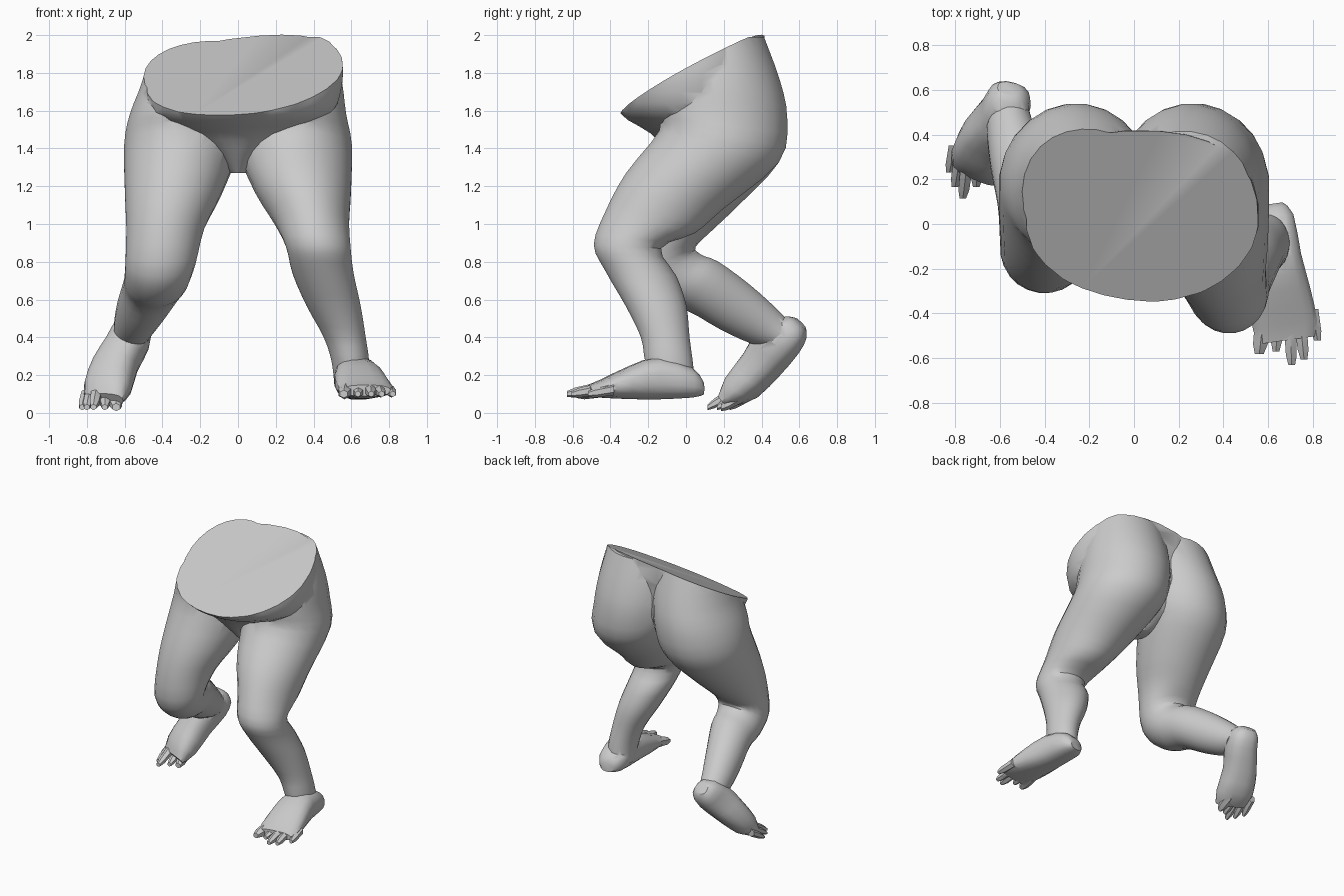
import bpy, bmesh, math
from mathutils import Vector, Matrix

if "Cube" in bpy.data.objects:
    bpy.data.objects.remove(bpy.data.objects["Cube"])

skin = bpy.data.materials.new("plain_grey")
skin.diffuse_color = (0.6, 0.6, 0.6, 1)
skin.use_nodes = True
skin.node_tree.nodes["Principled BSDF"].inputs["Base Color"].default_value = skin.diffuse_color


def spline(p, q, r, s, t):
    """Smooth in-between value for ring parameters."""
    return [0.5 * (2 * b + (c - a) * t + (2 * a - 5 * b + 4 * c - d) * t * t
                   + (3 * b - a - 3 * c + d) * t ** 3) for a, b, c, d in zip(p, q, r, s)]


def loft(name, rings, n=20, steps=3, power=2.0, back_power=None):
    """Skin over rings given as x, y, z, half width, half depth, tilt, yaw."""
    fine = []
    last = len(rings) - 1
    for i in range(last):
        quad = [rings[min(max(i + k, 0), last)] for k in (-1, 0, 1, 2)]
        fine += [spline(*quad, s / steps) for s in range(steps)]
    fine.append(rings[-1])
    bm = bmesh.new()
    loops = []
    for x, y, z, a, b, tilt, yaw in fine:
        turn = Matrix.Rotation(math.radians(yaw), 3, 'Z')
        t = math.radians(tilt)
        wide = turn @ Vector((1, 0, 0))
        deep = turn @ Vector((0, math.cos(t), math.sin(t)))
        loop = []
        for k in range(n):
            ang = 2 * math.pi * (k + 0.5) / n
            c, s = math.cos(ang), math.sin(ang)
            p = back_power if back_power and s > 0 else power
            u = math.copysign(abs(c) ** (2 / p), c)
            v = math.copysign(abs(s) ** (2 / p), s)
            loop.append(bm.verts.new(Vector((x, y, z)) + wide * a * u + deep * b * v))
        loops.append(loop)
    for lo, hi in zip(loops, loops[1:]):
        for k in range(n):
            j = (k + 1) % n
            bm.faces.new((lo[k], lo[j], hi[j], hi[k]))
    bm.faces.new(loops[0])
    bm.faces.new(loops[-1])
    bmesh.ops.recalc_face_normals(bm, faces=bm.faces)
    mesh = bpy.data.meshes.new(name)
    bm.to_mesh(mesh)
    bm.free()
    mesh.materials.append(skin)
    obj = bpy.data.objects.new(name, mesh)
    bpy.context.collection.objects.link(obj)
    return obj


def toe(name, base, tip, r):
    """Short tapering toe."""
    mid = [b + (t - b) * 0.7 for b, t in zip(base, tip)]
    return loft(name, [(*base, r, r, 90, 0), (*mid, r * 0.9, r * 0.85, 90, 0),
                       (*tip, r * 0.55, r * 0.5, 90, 0)], n=6, steps=1)


# pelvis core with overhanging belly
body = loft("lower_body", [
    (0, 0.08, 1.27, 0.04, 0.08, 0, 0), (0, 0.11, 1.37, 0.14, 0.20, 0, 0),
    (0, 0.09, 1.48, 0.31, 0.28, 0, 0), (0.02, 0.03, 1.59, 0.48, 0.385, 0, 0),
    (0.035, 0.02, 1.75, 0.52, 0.385, 0, 0), (0.04, 0.05, 1.9, 0.51, 0.37, 0, 0),
    (0.03, 0.06, 2.1, 0.48, 0.35, 0, 0)], n=28, power=2.0, back_power=2.4)


def hip(side, slim):
    """Buttock and upper thigh rings for one side."""
    return [(side * (0.22 - slim), 0.18, 1.99, 0.28 - slim, 0.235, 0, 0),
            (side * (0.237 - slim), 0.185, 1.76, 0.315 - slim, 0.315, 0, 0),
            (side * 0.255, 0.19, 1.58, 0.32, 0.35, -4, 0),
            (side * 0.295, 0.175, 1.41, 0.31, 0.33, -15, 0)]


parts = []
# planted leg
parts.append(loft("planted_leg", hip(1, 0) + [
    (0.345, -0.06, 1.175, 0.255, 0.277, -20, 0), (0.39, -0.19, 1.01, 0.2, 0.245, -14, 0),
    (0.425, -0.31, 0.88, 0.172, 0.18, -3, 0), (0.45, -0.24, 0.74, 0.163, 0.19, -4, 0),
    (0.505, -0.16, 0.57, 0.145, 0.163, 0, 0), (0.565, -0.11, 0.40, 0.112, 0.13, 0, 0),
    (0.595, -0.09, 0.27, 0.1, 0.127, 0, 0), (0.60, -0.06, 0.14, 0.09, 0.11, 0, 0)], n=24))
parts.append(loft("planted_foot", [
    (0.615, 0.09, 0.13, 0.05, 0.035, 90, 8), (0.615, 0.03, 0.16, 0.1, 0.08, 90, 8),
    (0.63, -0.15, 0.182, 0.12, 0.112, 90, 8), (0.65, -0.30, 0.16, 0.14, 0.088, 90, 8),
    (0.675, -0.45, 0.128, 0.147, 0.048, 90, 8), (0.68, -0.52, 0.118, 0.13, 0.03, 90, 8)],
    n=16, steps=2, power=2.5))

# lifted leg, bent back at the knee
parts.append(loft("lifted_leg", hip(-1, 0.022) + [
    (-0.345, 0.015, 1.15, 0.255, 0.27, -11, 0), (-0.385, -0.075, 0.975, 0.208, 0.225, 0, 0),
    (-0.41, -0.12, 0.80, 0.187, 0.19, 25, 0), (-0.43, -0.03, 0.71, 0.172, 0.17, 50, 0),
    (-0.45, 0.09, 0.67, 0.16, 0.155, 58, 0), (-0.505, 0.26, 0.56, 0.137, 0.143, 56, 0),
    (-0.55, 0.42, 0.45, 0.108, 0.115, 45, 0), (-0.555, 0.49, 0.41, 0.09, 0.09, 40, 0)], n=24))
parts.append(loft("lifted_foot", [
    (-0.56, 0.605, 0.475, 0.05, 0.04, -45, -12),
    (-0.56, 0.565, 0.45, 0.095, 0.09, -40, -12), (-0.585, 0.485, 0.37, 0.112, 0.122, -28, -15),
    (-0.65, 0.40, 0.255, 0.12, 0.11, -32, -20), (-0.69, 0.295, 0.135, 0.13, 0.09, -40, -24),
    (-0.71, 0.225, 0.07, 0.11, 0.042, -50, -24)], n=16, steps=2, power=2.5))

# toes, innermost first
planted_tips = [(0.56, -0.58), (0.635, -0.57), (0.705, -0.63), (0.76, -0.605), (0.82, -0.52)]
lifted_tips = [(-0.645, 0.185), (-0.705, 0.165), (-0.765, 0.115), (-0.80, 0.165), (-0.825, 0.23)]
for i, (x, y) in enumerate(planted_tips):
    r = 0.042 if i == 0 else 0.031
    parts.append(toe("planted_toe", (x * 0.85 + 0.1, y + 0.14, 0.125), (x, y, 0.1), r))
for i, (x, y) in enumerate(lifted_tips):
    r = 0.042 if i == 0 else 0.031
    parts.append(toe("lifted_toe", (x * 0.85 - 0.1, y + 0.12, 0.10), (x, y, 0.03), r))

# slanted waist cutter
bpy.ops.mesh.primitive_cube_add(size=2)
cutter = bpy.context.object
cutter.name = "waist_cutter"
cutter.hide_render = True
up = Vector((-0.115, -0.535, 1)).normalized()
cutter.matrix_world = Matrix.Translation(Vector((0, 0, 1.762)) + up) @ \
    up.to_track_quat('Z', 'Y').to_matrix().to_4x4()
cutter.data.materials.append(skin)

# fuse everything, then slice the waist
for part in parts + [cutter]:
    mod = body.modifiers.new(part.name, 'BOOLEAN')
    mod.operation = 'DIFFERENCE' if part is cutter else 'UNION'
    mod.solver = 'EXACT'
    mod.object = part
bpy.context.view_layer.update()
fused = bpy.data.meshes.new_from_object(body.evaluated_get(bpy.context.evaluated_depsgraph_get()))
body.modifiers.clear()
body.data = fused
for part in parts + [cutter]:
    bpy.data.objects.remove(part)

bpy.ops.object.select_all(action='DESELECT')
body.select_set(True)
bpy.context.view_layer.objects.active = body
bpy.ops.object.shade_smooth_by_angle(angle=math.radians(35))
